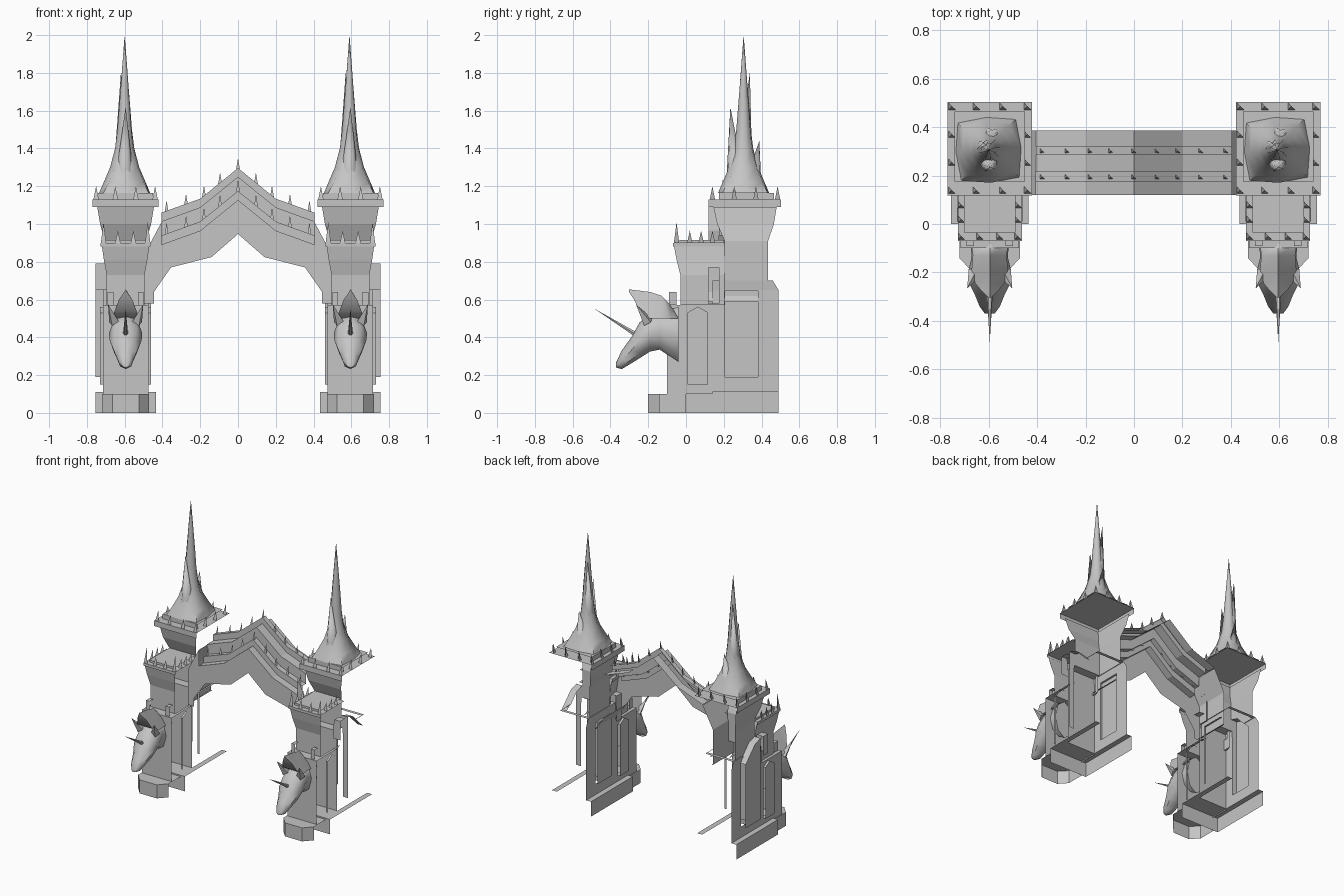
import bpy, bmesh, math
from mathutils import Vector

if "Cube" in bpy.data.objects:
    bpy.data.objects.remove(bpy.data.objects["Cube"])

stone = bpy.data.materials.new("grey stone")
stone.use_nodes = True
GREY = (0.56, 0.56, 0.56, 1)
stone.diffuse_color = GREY
stone.node_tree.nodes["Principled BSDF"].inputs["Base Color"].default_value = GREY

# directions whose flat faces are left open
RIGHT, BACK, DOWN = Vector((1, 0, 0)), Vector((0, 1, 0)), Vector((0, 0, -1))
SHELL = (RIGHT, BACK, DOWN)


def finish(name, bm, open_sides=(), smooth=False):
    bmesh.ops.recalc_face_normals(bm, faces=bm.faces)
    bm.normal_update()
    gone = [f for f in bm.faces if any(f.normal.dot(d) > 0.75 for d in open_sides)]
    bmesh.ops.delete(bm, geom=gone, context="FACES")
    for f in bm.faces:
        f.smooth = smooth
    mesh = bpy.data.meshes.new(name)
    bm.to_mesh(mesh)
    bm.free()
    mesh.materials.append(stone)
    ob = bpy.data.objects.new(name, mesh)
    bpy.context.collection.objects.link(ob)
    return ob


def loft(bm, rings):
    """Skin a list of rings with equal point counts and cap both ends."""
    rows = [[bm.verts.new(p) for p in ring] for ring in rings]
    n = len(rows[0])
    for a, b in zip(rows, rows[1:]):
        for i in range(n):
            j = (i + 1) % n
            bm.faces.new((a[i], a[j], b[j], b[i]))
    bm.faces.new(rows[0])
    bm.faces.new(rows[-1])


def rect(cx, hx, y0, y1, z):
    return [(cx - hx, y0, z), (cx + hx, y0, z), (cx + hx, y1, z), (cx - hx, y1, z)]


def tower_loft(name, cx, levels, open_sides=SHELL):
    bm = bmesh.new()
    loft(bm, [rect(cx, *lv) for lv in levels])
    return finish(name, bm, open_sides)


def side_plate(cx, side, u0, u1, outline):
    """Solid plate on one side of a tower, with its outline in y and z."""
    bm = bmesh.new()
    loft(bm, [[(cx + side * u, y, z) for y, z in outline] for u in (u0, u1)])
    return finish("plate", bm)


def weld(name, body, plates):
    """Join solid plates to a solid body, then open the shell."""
    for p in plates:
        mod = body.modifiers.new("join", "BOOLEAN")
        mod.operation, mod.solver, mod.object = "UNION", "EXACT", p
    bpy.context.view_layer.update()
    bm = bmesh.new()
    bm.from_object(body, bpy.context.evaluated_depsgraph_get())
    for ob in [body] + plates:
        bpy.data.objects.remove(ob)
    bmesh.ops.remove_doubles(bm, verts=bm.verts, dist=0.0005)
    finish(name, bm, SHELL)


def block(y0, y1, z0, z1):
    return [(y0, z0), (y1, z0), (y1, z1), (y0, z1)]


def spikes(name, points, height, r=0.014):
    bm = bmesh.new()
    for x, y, z in points:
        base = [bm.verts.new(p) for p in rect(x, r, y - r, y + r, z)]
        tip = bm.verts.new((x, y, z + height))
        bm.faces.new(base)
        for i in range(4):
            bm.faces.new((base[i], base[(i + 1) % 4], tip))
    return finish(name, bm, SHELL)


def cone(bm, base, tip, r, n=6):
    base, tip = Vector(base), Vector(tip)
    rot = (tip - base).to_track_quat("Z", "Y")
    ring = [bm.verts.new(base + rot @ Vector((r * math.cos(t), r * math.sin(t), 0)))
            for t in (2 * math.pi * i / n for i in range(n))]
    top = bm.verts.new(tip)
    bm.faces.new(ring)
    for i in range(n):
        bm.faces.new((ring[i], ring[(i + 1) % n], top))


def spire(cx, cy):
    # square foot that turns into a round, slightly twisted needle
    bm = bmesh.new()
    rings = []
    for z, r, corner in ((1.165, .135, 1.25), (1.22, .112, 1.18), (1.3, .078, 1.1), (1.4, .052, 1),
                         (1.5, .04, 1), (1.62, .031, 1), (1.78, .018, 1), (1.99, .001, 1)):
        ring = []
        for i in range(8):
            t = math.pi / 4 * i + (z - 1.165) * 0.6 + 0.06
            k = r * (corner if i % 2 else 1)
            ring.append((cx + k * math.cos(t), cy + k * math.sin(t), z))
        rings.append(ring)
    loft(bm, rings)
    # splinters growing from the spire
    for x, y, z, tx, ty, tz, r in ((0, -.045, 1.25, .005, -.07, 1.62, .048),
                                   (-.015, .01, 1.4, -.02, .033, 1.8, .035),
                                   (.01, .045, 1.18, .015, .083, 1.44, .055)):
        cone(bm, (cx + x, cy + y, z), (cx + tx, cy + ty, tz), r)
    ob = finish("spire", bm, (DOWN,), True)
    ob.data.set_sharp_from_angle(angle=math.radians(60))


def horse_head(cx):
    # neck to muzzle: y, underside, top, half width
    bm = bmesh.new()
    rings = []
    for y, low, top, w in ((-.04, .27, .56, .08), (-.14, .335, .54, .075), (-.19, .325, .52, .088),
                           (-.245, .29, .48, .085), (-.29, .262, .4, .062), (-.34, .232, .33, .042),
                           (-.37, .24, .268, .02)):
        mid, h = (low + top) / 2, (top - low) / 2
        rings.append([(cx + w * math.cos(t), y, mid + h * math.sin(t))
                      for t in (math.pi / 4 * i for i in range(8))])
    loft(bm, rings)
    head = finish("horse_head", bm, (), True)
    head.data.set_sharp_from_angle(angle=math.radians(50))
    # swept mane: a roof-like crest that rises to the front
    bm = bmesh.new()
    loft(bm, [[(cx - w, y, low), (cx, y, top), (cx + w, y, low)] for y, top, low, w in (
        (-.303, .655, .642, .006), (-.275, .65, .6, .035), (-.245, .647, .535, .06),
        (-.19, .64, .5, .075), (-.13, .62, .5, .07), (-.085, .575, .5, .075), (-.04, .506, .5, .085))])
    mane = finish("mane", bm, (), True)
    mane.data.set_sharp_from_angle(angle=math.radians(50))
    # ears and horn
    bm = bmesh.new()
    for s in (-1, 1):
        cone(bm, (cx + s * .06, -.2, .48), (cx + s * .093, -.265, .575), .03, 4)
    finish("ears", bm)
    bm = bmesh.new()
    cone(bm, (cx, -.26, .412), (cx, -.487, .553), .014)
    finish("horn", bm)


def tower(s):
    cx = s * .595
    # plinth, body, shaft and flared cornice in one run, with panels on the sides
    rear = tower_loft("rear_body", cx, [
        (.16, 0, .49, 0), (.16, 0, .49, .11), (.12, .14, .49, .11), (.12, .14, .49, .65),
        (.115, .14, .46, .7), (.11, .205, .435, .7), (.11, .205, .435, .91), (.135, .165, .465, 1.0),
        (.15, .145, .48, 1.09), (.174, .118, .503, 1.09), (.174, .118, .503, 1.13)], ())
    weld("rear_tower", rear, [
        side_plate(cx, s, .1, .16, [(.206, .19), (.38, .19), (.38, .66), (.27, .77), (.206, .79)]),
        side_plate(cx, -s, .1, .135, block(.206, .38, .19, .645))])
    front = tower_loft("front_body", cx, [
        (.12, -.1, .14, .1), (.12, -.1, .14, .57), (.1, -.03, .205, .57), (.1, -.03, .205, .73),
        (.115, -.05, .205, .81), (.125, -.063, .205, .88), (.132, -.07, .205, .88), (.132, -.07, .205, .9)], ())
    arch_panel = [(.01, .15), (.115, .15), (.115, .53), (.063, .56), (.01, .53)]
    weld("front_tower", front, [side_plate(cx, d, .1, .135, arch_panel) for d in (-1, 1)]
         + [side_plate(cx, s, .08, .16, block(.12, .175, .65, .79)),
            side_plate(cx, -s, .08, .15, block(.12, .175, .58, .77))])
    # raised roof panels
    tower_loft("spire_foot", cx, [(.145, .175, .465, 1.13), (.145, .175, .465, 1.165)])
    tower_loft("front_roof_panel", cx, [(.107, -.035, .2, .9), (.107, -.035, .2, .915)])
    # small pinnacles behind the mane
    for d in (-1, 1):
        tower_loft("pinnacle", cx + d * .08, [(.015, -.09, -.05, .57), (.015, -.09, -.05, .64)])
    # bevelled front plinth
    bm = bmesh.new()
    plan = ((-.125, 0), (-.125, -.14), (-.07, -.2), (.07, -.2), (.125, -.14), (.125, 0))
    loft(bm, [[(cx + x, y, z) for x, y in plan] for z in (0, .1)])
    finish("front_plinth", bm, SHELL)

    # spike crowns
    def crown(hx, ys, z):
        xs = [cx + hx * k for k in (-1, -.35, .35, 1)]
        return [(x, y, z) for x in xs for y in ys
                if x in (xs[0], xs[-1]) or y in (ys[0], ys[-1])]
    spikes("upper_crown", crown(.156, (.14, .255, .37, .485), 1.13), .07)
    spikes("lower_crown", [p for p in crown(.117, (-.05, .02, .08, .14), .9)
                           if p[1] < .1 or abs(p[0] - cx) > .1], .065)
    spikes("corner_spikes", [(cx + d * .117, -.05, .9) for d in (-1, 1)], .11)
    spire(cx - .005, .305)
    horse_head(cx)


for s in (-1, 1):
    tower(s)


def height(points, x):
    """Height of a polyline at the distance x from the middle."""
    for (xa, za), (xb, zb) in zip(points, points[1:]):
        if abs(x) <= xb:
            return za + (zb - za) * (abs(x) - xa) / (xb - xa)
    return points[-1][1]


FALL = [(0, 0), (.2, -.162), (.405, -.236)]
UNDER = [(0, .947), (.14, .825), (.355, .77), (.48, .59)]

# arch: stepped section of y and crown height, swept along the roof line
steps = [(.12, 1.127), (.175, 1.127), (.175, 1.175), (.215, 1.175), (.215, 1.25),
         (.285, 1.25), (.285, 1.296), (.32, 1.296)]
stations = [-.405, -.355, -.2, -.14, 0, .14, .2, .355, .405]
bm = bmesh.new()


def sweep(section):
    rows = [[bm.verts.new(p) for p in section(x)] for x in stations]
    for a, b in zip(rows, rows[1:]):
        for i in range(len(a) - 1):
            bm.faces.new((a[i], b[i], b[i + 1], a[i + 1]))


sweep(lambda x: [(x, .12, height(UNDER, x))] + [(x, y, z + height(FALL, x)) for y, z in steps])
sweep(lambda x: [(x, y, 1.25 + height(FALL, x)) for y in (.32, .385)])
finish("arch", bm)

# steep legs that join the arch to the towers
for s in (-1, 1):
    bm = bmesh.new()
    leg = [(.405, height(UNDER, .405)), (.405, 1.01), (.49, .85), (.49, .59), (.48, .59)]
    loft(bm, [[(s * x, y, z) for x, z in leg] for y in (.12, .385)])
    inner = [f for f in bm.faces if all(abs(abs(v.co.x) - .405) < .001 for v in f.verts)]
    bmesh.ops.delete(bm, geom=inner, context="FACES_ONLY")
    finish("arch_leg", bm, (BACK, RIGHT))

xs = [d * x for x in (.095, .18, .275, .378) for d in (-1, 1)] + [0]
spikes("arch_front_spikes", [(x, .195, 1.17 + height(FALL, x)) for x in xs], .065, .01)
spikes("arch_top_spikes", [(x, .303, 1.29 + height(FALL, x)) for x in xs], .06, .01)
